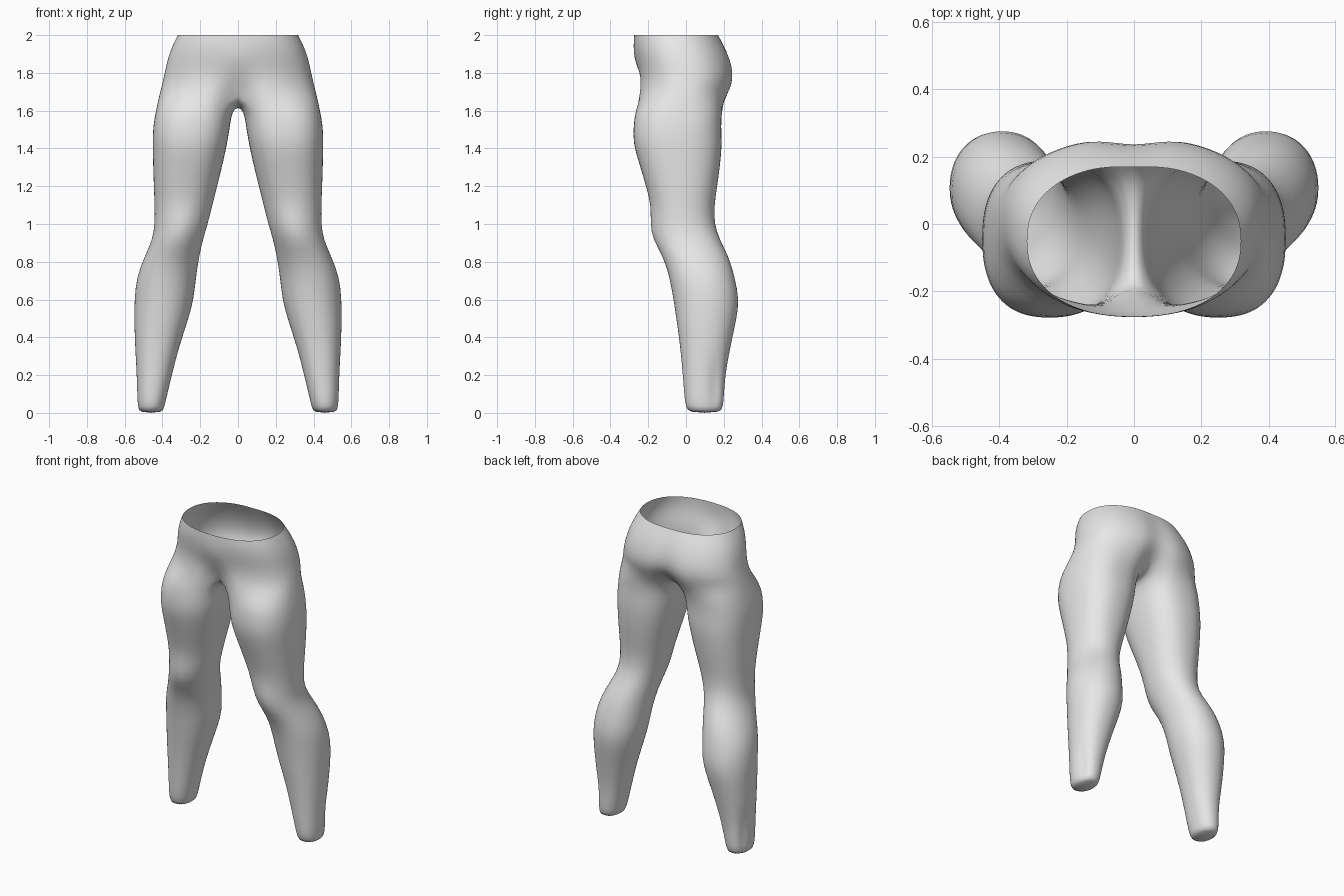
import bpy, bmesh, math

if "Cube" in bpy.data.objects:
    bpy.data.objects.remove(bpy.data.objects["Cube"])

grey = bpy.data.materials.new("plain_grey")
grey.diffuse_color = (0.8, 0.8, 0.8, 1)
grey.use_nodes = True
grey.node_tree.nodes["Principled BSDF"].inputs["Base Color"].default_value = grey.diffuse_color

# hip rings: z, half width, front y, back y, front dip and back dip at the middle
HIPS = [
    (2.00, 0.318, -0.275, 0.175, 0.00, 0.005),
    (1.95, 0.345, -0.278, 0.205, 0.00, 0.01),
    (1.88, 0.372, -0.268, 0.240, -0.01, 0.015),
    (1.80, 0.388, -0.250, 0.260, 0.005, 0.02),
    (1.74, 0.402, -0.252, 0.255, 0.035, 0.035),
    (1.69, 0.415, -0.260, 0.235, 0.075, 0.065),
]
# leg rings: z, inner x, outer x, front y, back y, squareness (1 = ellipse)
LEG = [
    (1.60, 0.030, 0.435, -0.270, 0.192, 0.82),
    (1.52, 0.042, 0.450, -0.278, 0.185, 0.82),
    (1.43, 0.056, 0.453, -0.282, 0.192, 0.82),
    (1.32, 0.080, 0.450, -0.248, 0.182, 0.85),
    (1.20, 0.110, 0.446, -0.212, 0.166, 0.88),
    (1.10, 0.135, 0.442, -0.184, 0.150, 0.92),
    (1.00, 0.160, 0.441, -0.180, 0.150, 0.95),
    (0.92, 0.185, 0.452, -0.170, 0.178, 0.95),
    (0.82, 0.207, 0.498, -0.118, 0.230, 0.95),
    (0.72, 0.222, 0.537, -0.088, 0.258, 0.95),
    (0.60, 0.234, 0.549, -0.066, 0.283, 0.95),
    (0.50, 0.262, 0.549, -0.052, 0.268, 0.93),
    (0.40, 0.295, 0.547, -0.037, 0.246, 0.92),
    (0.30, 0.325, 0.542, -0.026, 0.226, 0.92),
    (0.20, 0.350, 0.537, -0.017, 0.208, 0.92),
    (0.10, 0.374, 0.534, -0.010, 0.201, 0.92),
    (0.03, 0.390, 0.531, -0.002, 0.197, 0.92),
    (0.00, 0.402, 0.520, 0.018, 0.180, 0.95),
]
STEP, EDGE = 10, 140
OUTER = 2 * EDGE // STEP + 1          # points round the outside, front to back
INNER = 360 // STEP - OUTER           # points along the inside of the leg


def spow(v, p):
    return math.copysign(abs(v) ** p, v)


bm = bmesh.new()


def hip_arc(z, xo, yf, yb, df, db):
    """Half outline of the hips from front middle to back middle."""
    cy, hy, verts = (yf + yb) / 2, (yb - yf) / 2, []
    for i in range(OUTER):
        t = math.pi * (i / (OUTER - 1) - 0.5)
        x = 0.0 if i in (0, OUTER - 1) else xo * spow(math.cos(t), 0.88)
        y = cy + hy * spow(math.sin(t), 0.88)
        dip = math.exp(-(x / 0.08) ** 2)
        y += dip * (df if t < 0 else -db)
        verts.append(bm.verts.new((x, y, z)))
    return verts


def leg_ring(z, xi, xo, yf, yb, sq):
    """Closed ring round one leg, starting at its inner front."""
    verts = []
    for i in range(OUTER + INNER):
        a = math.radians(-EDGE + i * STEP)
        verts.append(bm.verts.new((
            (xi + xo) / 2 + (xo - xi) / 2 * spow(math.cos(a), sq),
            (yf + yb) / 2 + (yb - yf) / 2 * spow(math.sin(a), sq), z)))
    return verts


def bridge(top, low, closed):
    n = len(top)
    for i in range(n if closed else n - 1):
        j = (i + 1) % n
        bm.faces.new((top[i], low[i], low[j], top[j]))


# hips, open at the waist
arcs = [hip_arc(*h) for h in HIPS]
for a, b in zip(arcs, arcs[1:]):
    bridge(a, b, False)

# crotch seam on the centre line, sagging between the legs
front, back = arcs[-1][0].co, arcs[-1][-1].co
seam = []
for k in range(1, INNER + 1):
    f = k / (INNER + 1)
    p = back.lerp(front, f)
    seam.append(bm.verts.new((0, p.y, p.z - 0.07 * math.sin(math.pi * f) ** 0.7)))

# one leg, closed at the ankle
rings = [arcs[-1] + seam] + [leg_ring(*r) for r in LEG]
for a, b in zip(rings, rings[1:]):
    bridge(a, b, True)
bm.faces.new(rings[-1])
bmesh.ops.recalc_face_normals(bm, faces=bm.faces)
if sum(f.normal.x * f.calc_area() for f in bm.faces if f.calc_center_median().x > 0.4) < 0:
    bmesh.ops.reverse_faces(bm, faces=bm.faces)

# kneecap and a shallow hollow at the outer ankle
for v in bm.verts:
    x, y, z = v.co
    if y < 0.05:
        v.co.y -= 0.012 * math.exp(-((x - 0.3) / 0.06) ** 2 - ((z - 0.97) / 0.08) ** 2)
    if x > 0.47 and z < 0.35:
        v.co.x -= 0.015 * math.exp(-((y - 0.15) / 0.03) ** 2 - ((z - 0.14) / 0.1) ** 2)

mesh = bpy.data.meshes.new("legs")
bm.to_mesh(mesh)
bm.free()
mesh.materials.append(grey)
legs = bpy.data.objects.new("legs", mesh)
bpy.context.collection.objects.link(legs)

# second leg by mirroring, then soft rounding
mirror = legs.modifiers.new("mirror", 'MIRROR')
mirror.use_clip = True
mirror.merge_threshold = 0.0005
soft = legs.modifiers.new("soft", 'SUBSURF')
soft.levels = soft.render_levels = 1
for poly in mesh.polygons:
    poly.use_smooth = True
